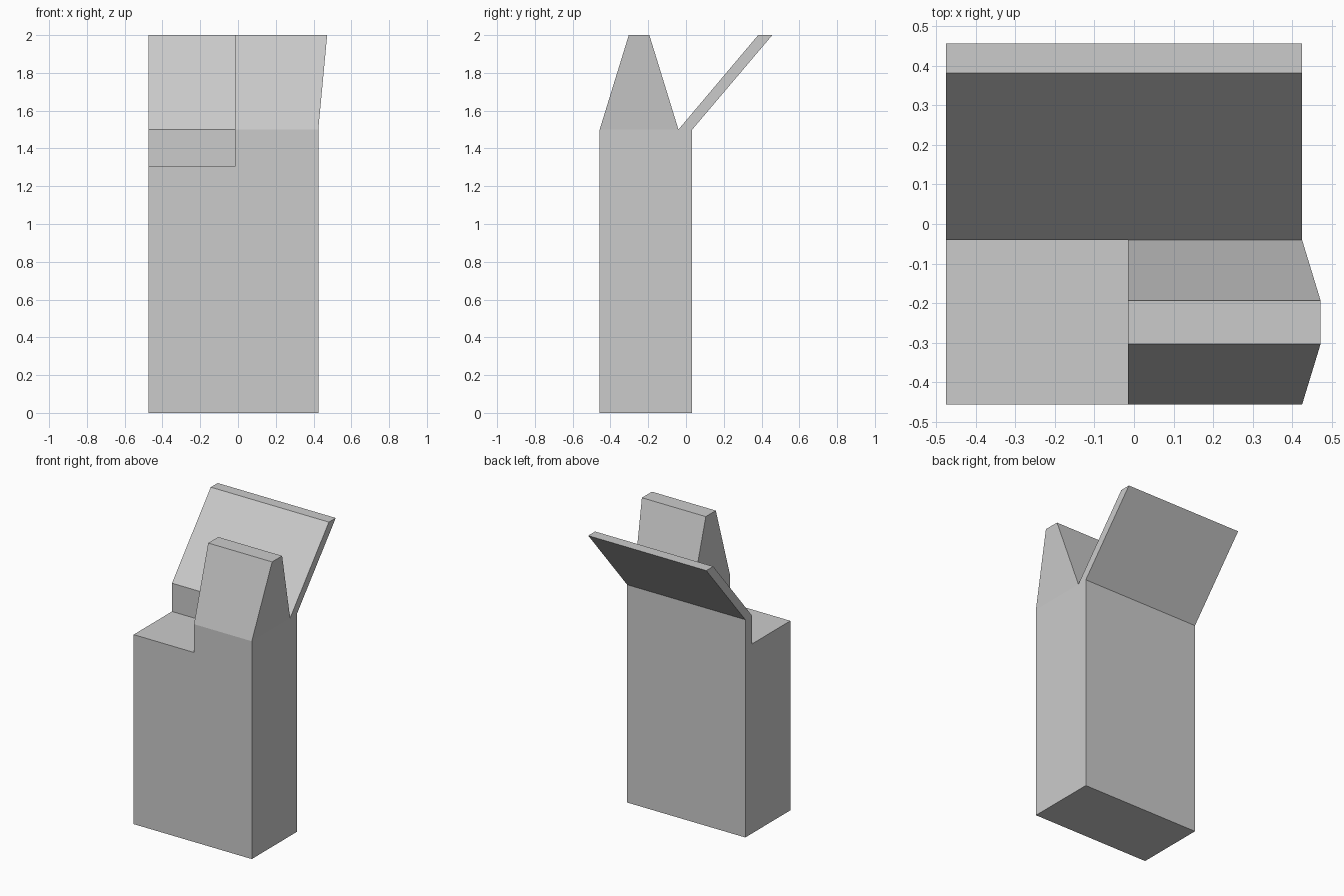
import bpy
import bmesh

cube = bpy.data.objects.get("Cube")
if cube:
    bpy.data.objects.remove(cube, do_unlink=True)

GREY = (0.6, 0.6, 0.6, 1.0)
grey = bpy.data.materials.new("plain_grey")
grey.use_nodes = True
grey.diffuse_color = GREY
grey.node_tree.nodes["Principled BSDF"].inputs["Base Color"].default_value = GREY

LEFT, MIDDLE, RIGHT = -0.475, -0.015, 0.425
FRONT, WALL, BACK = -0.457, -0.04, 0.033
STEP, RIM, TOP = 1.305, 1.5, 2.0


def loft(name, rings, open_base=False):
    """Join equal-length rings of points into a flat-sided closed solid."""
    bm = bmesh.new()
    loops = [[bm.verts.new(p) for p in ring] for ring in rings]
    count = len(loops[0])
    for low, high in zip(loops, loops[1:]):
        for i in range(count):
            j = (i + 1) % count
            bm.faces.new((low[i], low[j], high[j], high[i]))
    bm.faces.new(loops[-1])
    if not open_base:
        bm.faces.new(reversed(loops[0]))
    bmesh.ops.recalc_face_normals(bm, faces=bm.faces)
    mesh = bpy.data.meshes.new(name)
    bm.to_mesh(mesh)
    bm.free()
    mesh.materials.append(grey)
    obj = bpy.data.objects.new(name, mesh)
    bpy.context.collection.objects.link(obj)
    return obj


def rectangle(x0, x1, y0, y1, z):
    return [(x0, y0, z), (x1, y0, z), (x1, y1, z), (x0, y1, z)]


# Stepped body, thin back wall and leaning lid in one side profile
profile = [(FRONT, 0), (BACK, 0), (BACK, RIM), (0.457, TOP),
           (0.382, TOP), (WALL, RIM), (WALL, STEP), (FRONT, STEP)]
loft("body_with_open_lid", [[(x, y, z) for y, z in profile] for x in (LEFT, RIGHT)])

# Tapering block on the ledge, flaring outward on its outer side
loft("tapered_block", [
    rectangle(MIDDLE, RIGHT, FRONT, WALL, STEP),
    rectangle(MIDDLE, RIGHT, FRONT, WALL, RIM),
    rectangle(MIDDLE, 0.472, -0.303, -0.194, TOP),
], open_base=True)
